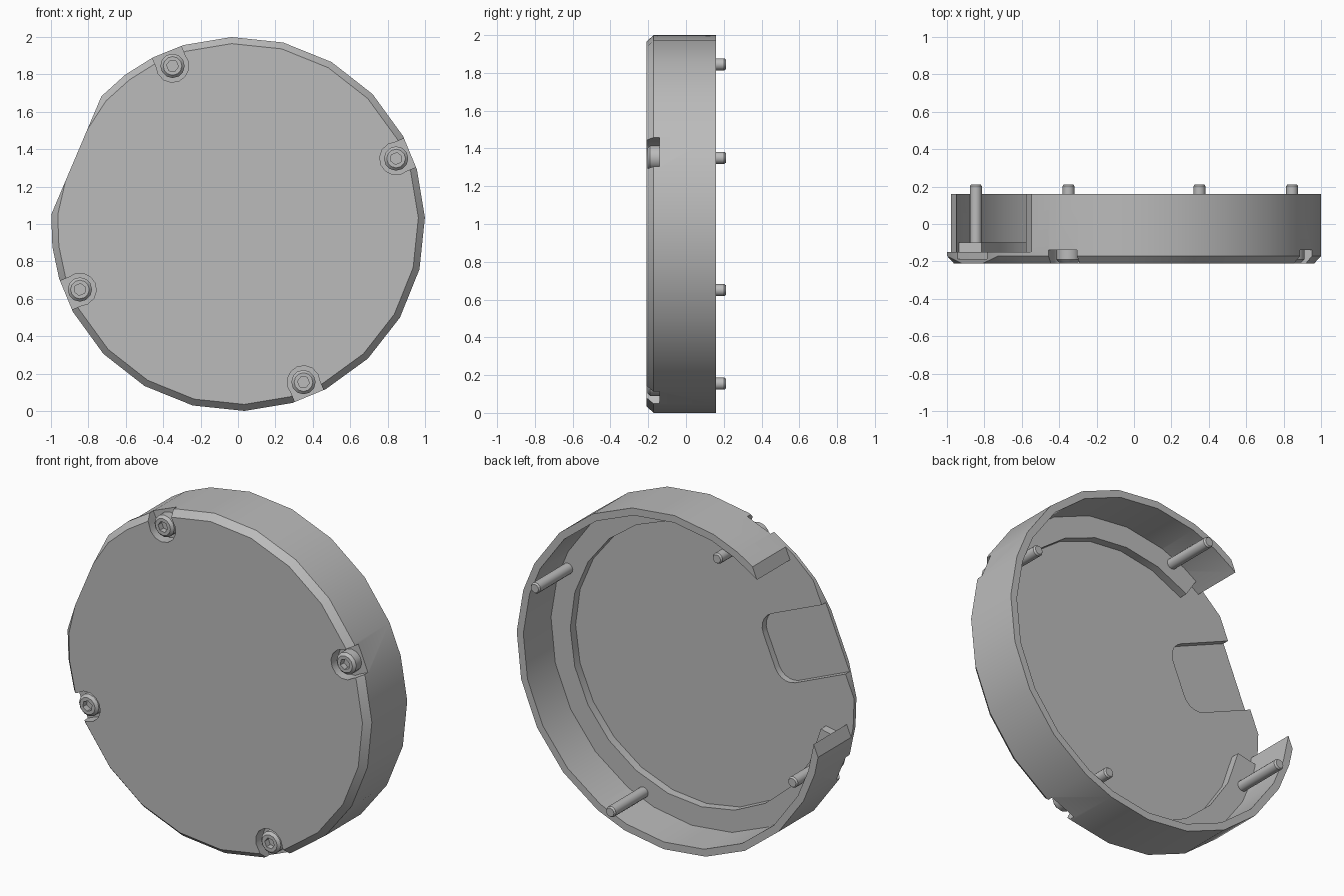
import bpy, bmesh
from math import radians, cos, sin
from mathutils import Vector

cube = bpy.data.objects.get("Cube")
if cube:
    bpy.data.objects.remove(cube)

grey = bpy.data.materials.new("plain_grey")
grey.use_nodes = True
GREY = (0.5, 0.5, 0.5, 1)
grey.diffuse_color = GREY
grey.node_tree.nodes["Principled BSDF"].inputs["Base Color"].default_value = GREY

CENTRE = Vector((0, 0, 1))
FLAT_DIR = 157      # direction of the flat side, degrees
BOLT_ANGLES = [22.5 + 90 * i for i in range(4)]
BOLT_RADIUS = 0.915


def polar(angle, r, y=0.0, centre=CENTRE):
    a = radians(angle)
    return centre + Vector((r * cos(a), y, r * sin(a)))


def finish(bm, name):
    bmesh.ops.recalc_face_normals(bm, faces=bm.faces)
    mesh = bpy.data.meshes.new(name)
    bm.to_mesh(mesh)
    bm.free()
    mesh.materials.append(grey)
    obj = bpy.data.objects.new(name, mesh)
    bpy.context.collection.objects.link(obj)
    return obj


def revolve(profile, angles, centre=CENTRE, solid=True, full=True):
    """Turn an (r, y) profile about the y axis; solid discs get end caps."""
    bm = bmesh.new()
    cols = [[bm.verts.new(polar(a, r, y, centre)) for r, y in profile] for a in angles]
    n, m = len(cols), len(profile)
    for i in range(n if full else n - 1):
        a, b = cols[i], cols[(i + 1) % n]
        for j in range(m - 1 if solid else m):
            k = (j + 1) % m
            bm.faces.new((a[j], b[j], b[k], a[k]))
    if solid:
        for j in (0, m - 1):
            bm.faces.new([c[j] for c in cols])
    elif not full:
        for c in (cols[0], cols[-1]):
            bm.faces.new(c)
    return bm


def cut_flat(bm, dist):
    """Slice off everything beyond a plane facing the flat direction."""
    normal = polar(FLAT_DIR, 1) - CENTRE
    bmesh.ops.bisect_plane(bm, geom=bm.verts[:] + bm.edges[:] + bm.faces[:],
                           plane_co=CENTRE + normal * dist, plane_no=normal,
                           clear_outer=True)
    edges = [e for e in bm.edges if e.is_boundary]
    bmesh.ops.holes_fill(bm, edges=edges, sides=0)


def prism(bm, outline, angle, y0, y1):
    """Extrude an outline given as (outward, sideways) in a turned frame."""
    out = polar(angle, 1) - CENTRE
    side = polar(angle + 90, 1) - CENTRE
    rings = [[bm.verts.new(CENTRE + out * u + side * v + Vector((0, y, 0)))
              for u, v in outline] for y in (y0, y1)]
    n = len(outline)
    for i in range(n):
        k = (i + 1) % n
        bm.faces.new((rings[0][i], rings[0][k], rings[1][k], rings[1][i]))
    for ring in rings:
        bm.faces.new(ring)


def arc(u, v, r, start, end, steps):
    return [(u + r * cos(radians(start + (end - start) * i / steps)),
             v + r * sin(radians(start + (end - start) * i / steps)))
            for i in range(steps + 1)]


def subtract(obj, cutter):
    mod = obj.modifiers.new("cut", 'BOOLEAN')
    mod.operation = 'DIFFERENCE'
    mod.solver = 'EXACT'
    mod.object = cutter
    bpy.context.view_layer.objects.active = obj
    bpy.ops.object.modifier_apply(modifier=mod.name)


# Outline: three equal quarters plus the quarter holding the flat side
outline = [q + a for q in (-159, -69, 21) for a in (7, 23, 39, 55, 71, 86)]
outline += [117, 127, 137, FLAT_DIR, 177, 187, 197]

# Front plate with chamfered rim
bm = revolve([(0.965, -0.21), (1, -0.172), (1, -0.15)], outline)
cut_flat(bm, 0.939)
front_plate = finish(bm, "front_plate")

# Side wall, open at the flat side
bm = revolve([(1, -0.15), (1, 0.16), (0.957, 0.16), (0.957, -0.15)], outline, solid=False)
cut_flat(bm, 0.83)
side_wall = finish(bm, "side_wall")

# Inner ledge
ledge_angles = [191 + 292 * i / 19 for i in range(20)]
bm = revolve([(0.965, -0.15), (0.965, -0.10), (0.83, -0.10), (0.83, -0.15)],
             ledge_angles, solid=False, full=False)
inner_ledge = finish(bm, "inner_ledge")

# Bolt pockets, open to the rim
bm = bmesh.new()
pocket = arc(BOLT_RADIUS, 0, 0.088, 70, 290, 8) + [(1.1, -0.083), (1.1, 0.083)]
for a in BOLT_ANGLES:
    prism(bm, pocket, a, -0.3, -0.14)
pocket_cutter = finish(bm, "pocket_cutter")

# Rounded recess in the back of the plate, at the flat side
bm = bmesh.new()
recess = arc(0.58, 0.1, 0.1, 90, 180, 5) + arc(0.58, -0.1, 0.1, 180, 270, 5)
recess += [(1.1, -0.2), (1.1, 0.2)]
prism(bm, recess, FLAT_DIR, -0.188, 0.0)
recess_cutter = finish(bm, "recess_cutter")

# Hexagonal sockets
bm = bmesh.new()
for a in BOLT_ANGLES:
    prism(bm, arc(BOLT_RADIUS, 0, 0.032, 0, 300, 5), a, -0.3, -0.17)
socket_cutter = finish(bm, "socket_cutter")

for part in (front_plate, side_wall, inner_ledge):
    subtract(part, pocket_cutter)
subtract(front_plate, recess_cutter)
parts = [front_plate, side_wall, inner_ledge]

# Bolts
bolt_profile = [(0.05, -0.205), (0.065, -0.19), (0.065, -0.139),
                (0.032, -0.139), (0.032, 0.202), (0.025, 0.212)]
for i, a in enumerate(BOLT_ANGLES):
    bm = revolve(bolt_profile, range(0, 360, 30), polar(a, BOLT_RADIUS))
    bolt = finish(bm, f"bolt_{i + 1}")
    subtract(bolt, socket_cutter)
    parts.append(bolt)

for cutter in (pocket_cutter, recess_cutter, socket_cutter):
    bpy.data.objects.remove(cutter)

# Smooth curved sides, keep edges sharp
bpy.ops.object.select_all(action='DESELECT')
for part in parts:
    part.select_set(True)
bpy.context.view_layer.objects.active = front_plate
bpy.ops.object.shade_smooth_by_angle(angle=radians(32))
